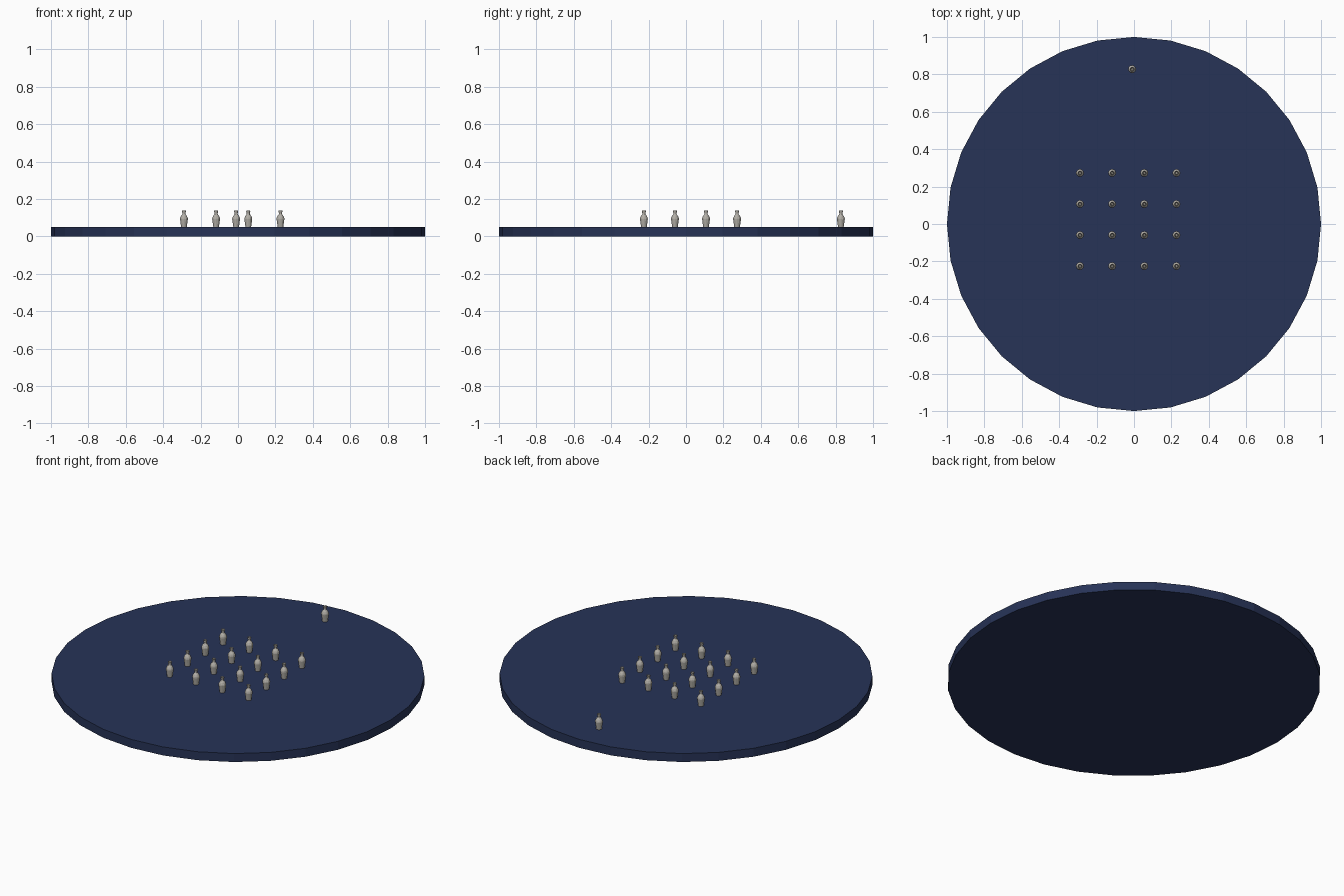
import bpy, bmesh
from math import cos, sin, tau

if "Cube" in bpy.data.objects:
    bpy.data.objects.remove(bpy.data.objects["Cube"])


def material(name, rgb):
    m = bpy.data.materials.new(name)
    m.diffuse_color = (*rgb, 1)
    m.use_nodes = True
    m.node_tree.nodes["Principled BSDF"].inputs["Base Color"].default_value = m.diffuse_color
    return m


def lathe(name, profile, sides, mat):
    """Revolve (radius, z) points around z, closing both ends with flat caps."""
    bm = bmesh.new()
    rings = [[bm.verts.new((r * cos(tau * i / sides), r * sin(tau * i / sides), z))
              for i in range(sides)] for r, z in profile]
    for a, b in zip(rings, rings[1:]):
        for i in range(sides):
            j = (i + 1) % sides
            bm.faces.new((a[i], a[j], b[j], b[i]))
    bm.faces.new(rings[0][::-1])
    bm.faces.new(rings[-1])
    mesh = bpy.data.meshes.new(name)
    bm.to_mesh(mesh)
    bm.free()
    mesh.materials.append(mat)
    obj = bpy.data.objects.new(name, mesh)
    bpy.context.collection.objects.link(obj)
    return obj


navy = material("navy", (0.02, 0.033, 0.095))
stone = material("warm_grey", (0.45, 0.43, 0.39))

# Round flat board
TOP = 0.05
lathe("round_board", [(1, 0), (1, TOP)], 32, navy)

# Small bottle: tapered body, rounded shoulder, neck, flared lip, open mouth
bottle_profile = [(0.015, 0), (0.021, 0.043), (0.020, 0.050), (0.016, 0.059),
                  (0.009, 0.068), (0.008, 0.073), (0.011, 0.085), (0.010, 0.088),
                  (0.007, 0.086), (0.005, 0.072)]
first = lathe("bottle", bottle_profile, 12, stone)

# Four by four grid plus one bottle standing apart
spots = [(-0.289 + 0.172 * i, -0.225 + 0.166 * j) for i in range(4) for j in range(4)]
spots.append((-0.01, 0.828))
for k, (x, y) in enumerate(spots):
    obj = first
    if k:
        obj = first.copy()
        bpy.context.collection.objects.link(obj)
    obj.name = f"bottle_{k + 1}"
    obj.location = (x, y, TOP)
